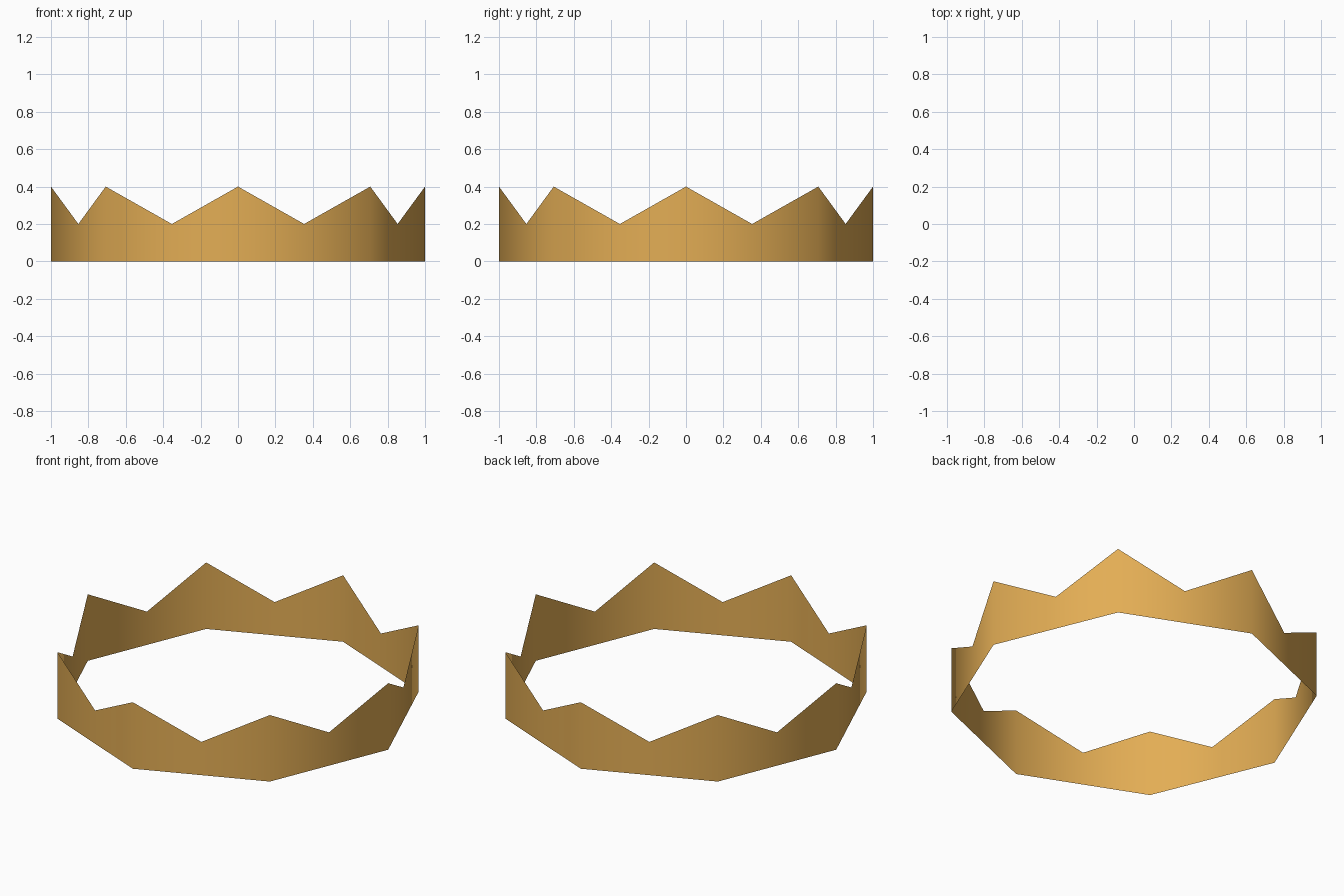
import bpy, bmesh, math

if "Cube" in bpy.data.objects:
    bpy.data.objects.remove(bpy.data.objects["Cube"])

SIDES, RADIUS, PEAK, VALLEY = 8, 1.0, 0.4, 0.2

gold = bpy.data.materials.new("gold")
gold.diffuse_color = (0.77, 0.42, 0.09, 1)
gold.use_nodes = True
gold.node_tree.nodes["Principled BSDF"].inputs["Base Color"].default_value = gold.diffuse_color


def corner(i):
    a = 2 * math.pi * i / SIDES
    return RADIUS * math.cos(a), RADIUS * math.sin(a)


# Outline: octagon corners (peaks) alternating with edge midpoints (valleys)
bm = bmesh.new()
columns = []
for i in range(SIDES):
    (x0, y0), (x1, y1) = corner(i), corner(i + 1)
    for x, y, top in ((x0, y0, PEAK), ((x0 + x1) / 2, (y0 + y1) / 2, VALLEY)):
        columns.append((bm.verts.new((x, y, 0)), bm.verts.new((x, y, top))))

# Open single-sheet band, faces pointing outward
for i, (low_a, high_a) in enumerate(columns):
    low_b, high_b = columns[(i + 1) % len(columns)]
    bm.faces.new((low_a, low_b, high_b, high_a)).smooth = True

mesh = bpy.data.meshes.new("crown_band")
bm.to_mesh(mesh)
bm.free()
mesh.materials.append(gold)
crown = bpy.data.objects.new("crown_band", mesh)
bpy.context.collection.objects.link(crown)
